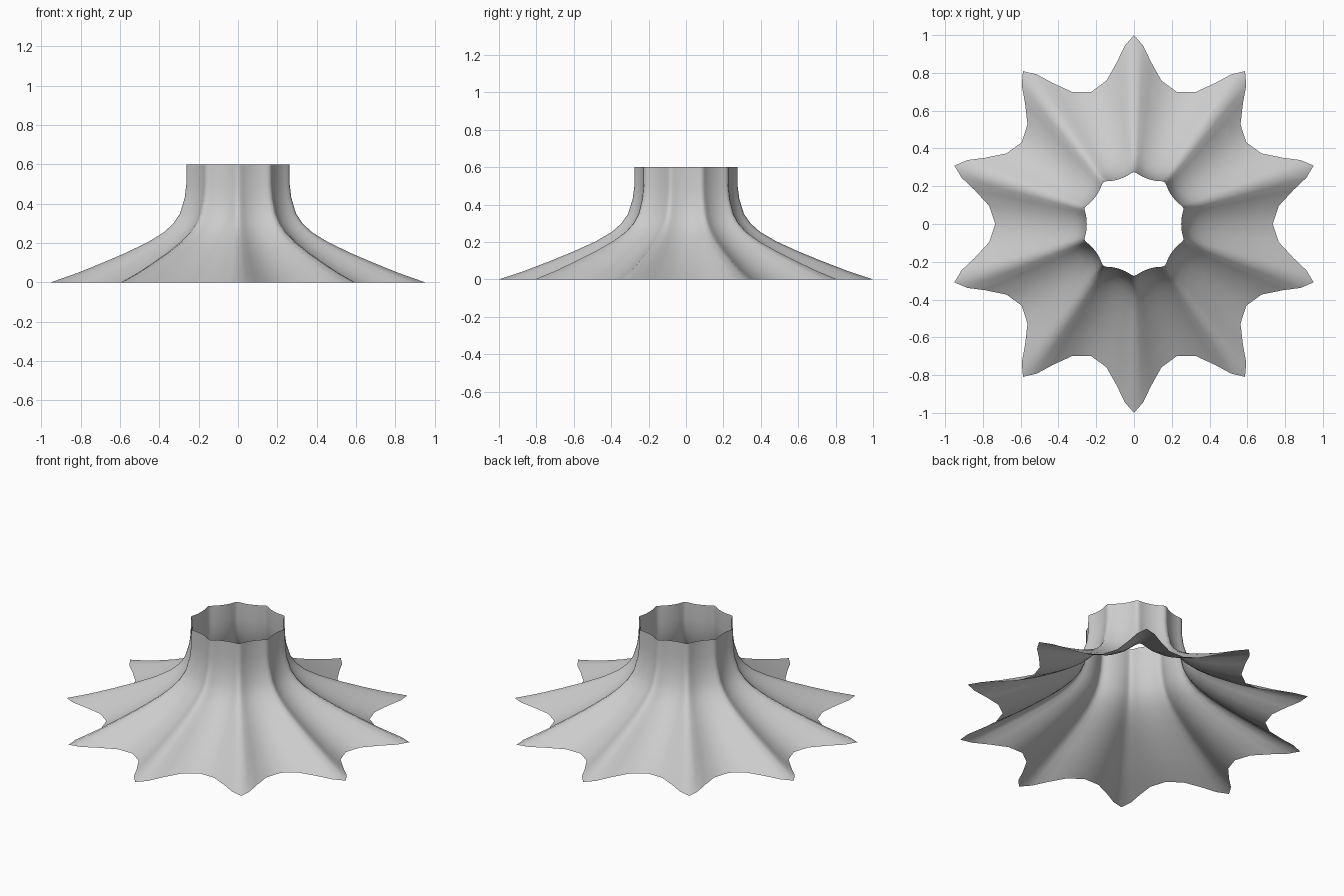
import bpy, bmesh, math

if "Cube" in bpy.data.objects:
    bpy.data.objects.remove(bpy.data.objects["Cube"])

LOBES = 10
# half a lobe, valley to tip: (degrees from valley, weight 0 = valley, 1 = tip)
HALF = [(0, 0), (7.1, 0.14), (12, 0.48), (15, 0.79), (18, 1)]
# rings from hem to collar: (tip radius, valley radius, height)
RINGS = [(1.0, 0.735, 0), (0.86, 0.637, 0.047), (0.73, 0.55, 0.097), (0.60, 0.465, 0.15),
         (0.48, 0.39, 0.205), (0.395, 0.335, 0.255), (0.345, 0.298, 0.30),
         (0.31, 0.274, 0.35), (0.285, 0.257, 0.43), (0.276, 0.25, 0.50), (0.275, 0.25, 0.60)]

# full lobe from valley to just before the next valley
lobe = HALF + [(36 - a, w) for a, w in HALF[-2:0:-1]]

# fluted flared skirt, an open single-layer surface
bm = bmesh.new()
rings = []
for tip, valley, z in RINGS:
    ring = []
    for k in range(LOBES):
        for a, w in lobe:
            t = math.radians(a + 36 * k)
            r = valley + (tip - valley) * w
            ring.append(bm.verts.new((r * math.cos(t), r * math.sin(t), z)))
    rings.append(ring)
n = len(rings[0])
for lo, hi in zip(rings, rings[1:]):
    for i in range(n):
        j = (i + 1) % n
        bm.faces.new((lo[i], lo[j], hi[j], hi[i]))
for f in bm.faces:
    f.smooth = True
mesh = bpy.data.meshes.new("fluted_skirt")
bm.to_mesh(mesh)
bm.free()
skirt = bpy.data.objects.new("fluted_skirt", mesh)
bpy.context.collection.objects.link(skirt)
